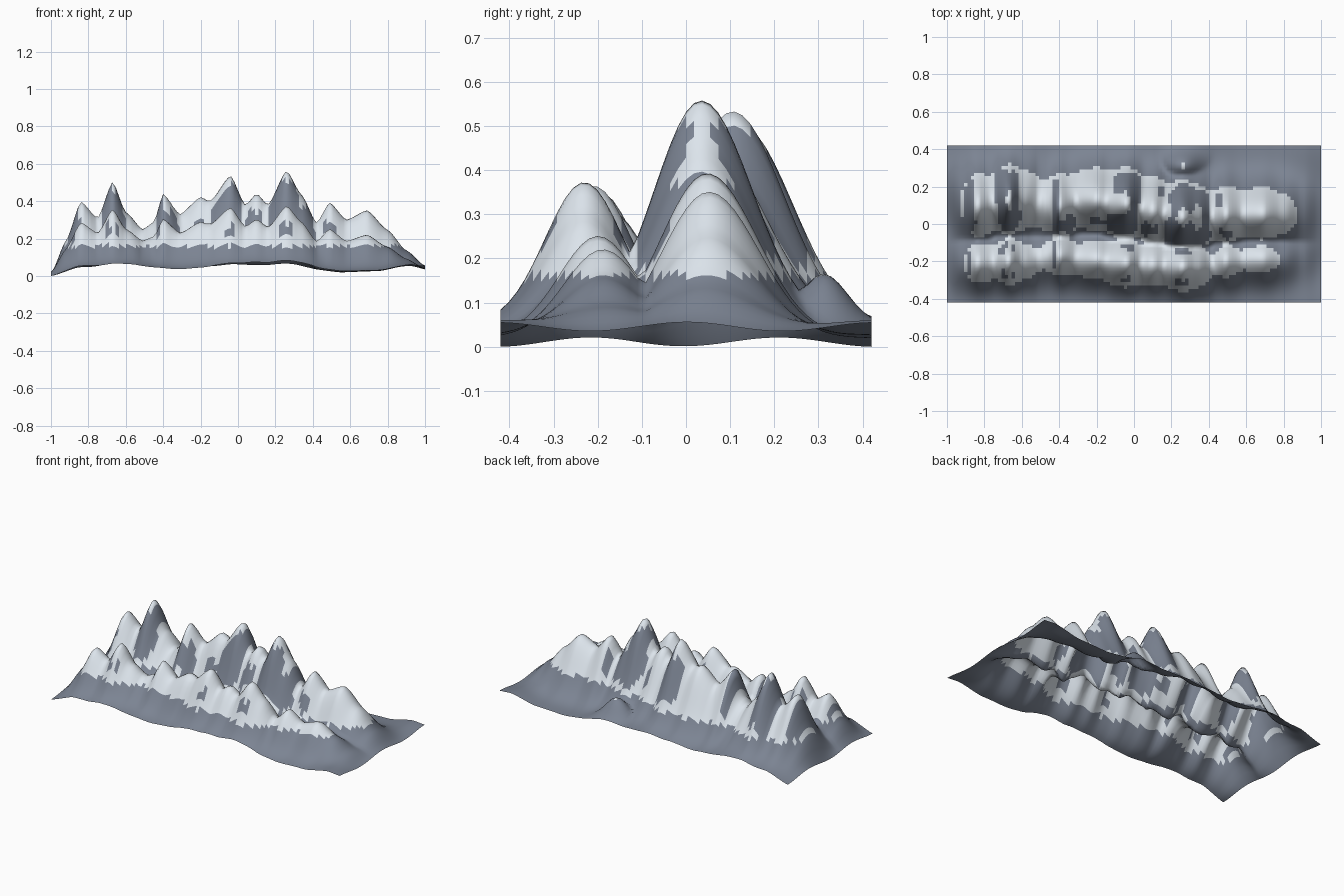
import bpy
from math import exp, cos, sin, sqrt

if "Cube" in bpy.data.objects:
    bpy.data.objects.remove(bpy.data.objects["Cube"])

# Crest outline knots: x, height
CREST = [
    (-1.00, .012), (-.92, .19), (-.84, .40), (-.75, .31), (-.67, .503),
    (-.60, .34), (-.51, .25), (-.45, .29), (-.40, .44), (-.31, .33),
    (-.20, .42), (-.15, .40), (-.04, .537), (.04, .38), (.10, .44),
    (.16, .38), (.26, .56), (.34, .43), (.42, .28), (.49, .388), (.58, .295),
    (.69, .345), (.80, .24), (.90, .13), (1.00, .046)]
# Mountain cells: right-hand x limit, main crest y, front crest y
CELLS = [(-.75, .09, -.21), (-.51, .12, -.20), (-.32, .09, -.17),
         (-.15, .125, -.19), (.03, .105, -.21), (.17, .07, -.22),
         (.43, .035, -.23), (.58, .05, -.20), (1.2, .055, -.19)]
GROUND = [(-1, .01), (-.85, .05), (-.6, .065), (-.3, .035), (.05, .055),
          (.3, .045), (.55, .01), (.75, .015), (.92, .05), (1, .045)]


def sample(table, x):
    """Blend of linear and eased interpolation between knots."""
    for a, b in zip(table, table[1:]):
        if x <= b[0] + 1e-6:
            t = (x - a[0]) / (b[0] - a[0])
            t = .5 * t + .5 * t * t * (3 - 2 * t)
            return a[1] + (b[1] - a[1]) * t
    return table[-1][1]


def crest_y(x, col):
    """Crest position of the cell, softened across its borders."""
    steps = [x + .01 * k for k in range(-3, 4)]
    return sum(next(c[col] for c in CELLS if s < c[0]) for s in steps) / len(steps)


def bell(d, width):
    return exp(-.5 * (d / width) ** 2)


def height(x, y):
    ground = sample(GROUND, x)
    base = ground + .01 * sin(1.57 * x) * cos(14.6 * y)
    crest = max(0, sample(CREST, x) - ground)
    yb, yf = crest_y(x, 1), crest_y(x, 2)
    main = crest * bell(y - yb, .107 if y < yb else .117)
    front = .65 * crest * bell(y - yf, .089)
    # low foothill behind the tallest mountain
    hill = .12 * bell(y - .31, .055) * bell(x - .26, .07)
    return max(0, base + max(main, front, hill))


# Terrain sheet
NX, NY, HY = 110, 46, .42
verts = []
for j in range(NY + 1):
    for i in range(NX + 1):
        x, y = -1 + 2 * i / NX, -HY + 2 * HY * j / NY
        verts.append((x, y, height(x, y)))
low = min(v[2] for v in verts)
verts = [(x, y, z - low) for x, y, z in verts]
W = NX + 1
faces = [(j * W + i, j * W + i + 1, (j + 1) * W + i + 1, (j + 1) * W + i)
         for j in range(NY) for i in range(NX)]
mesh = bpy.data.meshes.new("mountain_range")
mesh.from_pydata(verts, [], faces)
mesh.update()
range_obj = bpy.data.objects.new("mountain_range", mesh)
bpy.context.collection.objects.link(range_obj)

# Rock and snow: snow lies high up where it is not too steep
for name, col in (("rock", (.20, .23, .29, 1)), ("snow", (.72, .78, .84, 1))):
    m = bpy.data.materials.new(name)
    m.diffuse_color = col
    m.use_nodes = True
    m.node_tree.nodes["Principled BSDF"].inputs["Base Color"].default_value = m.diffuse_color
    mesh.materials.append(m)
for p in mesh.polygons:
    p.use_smooth = True
    slope = sqrt(max(0, 1 - p.normal.z ** 2)) / p.normal.z
    p.material_index = int(p.center.z > .16 and slope < 2.1)
